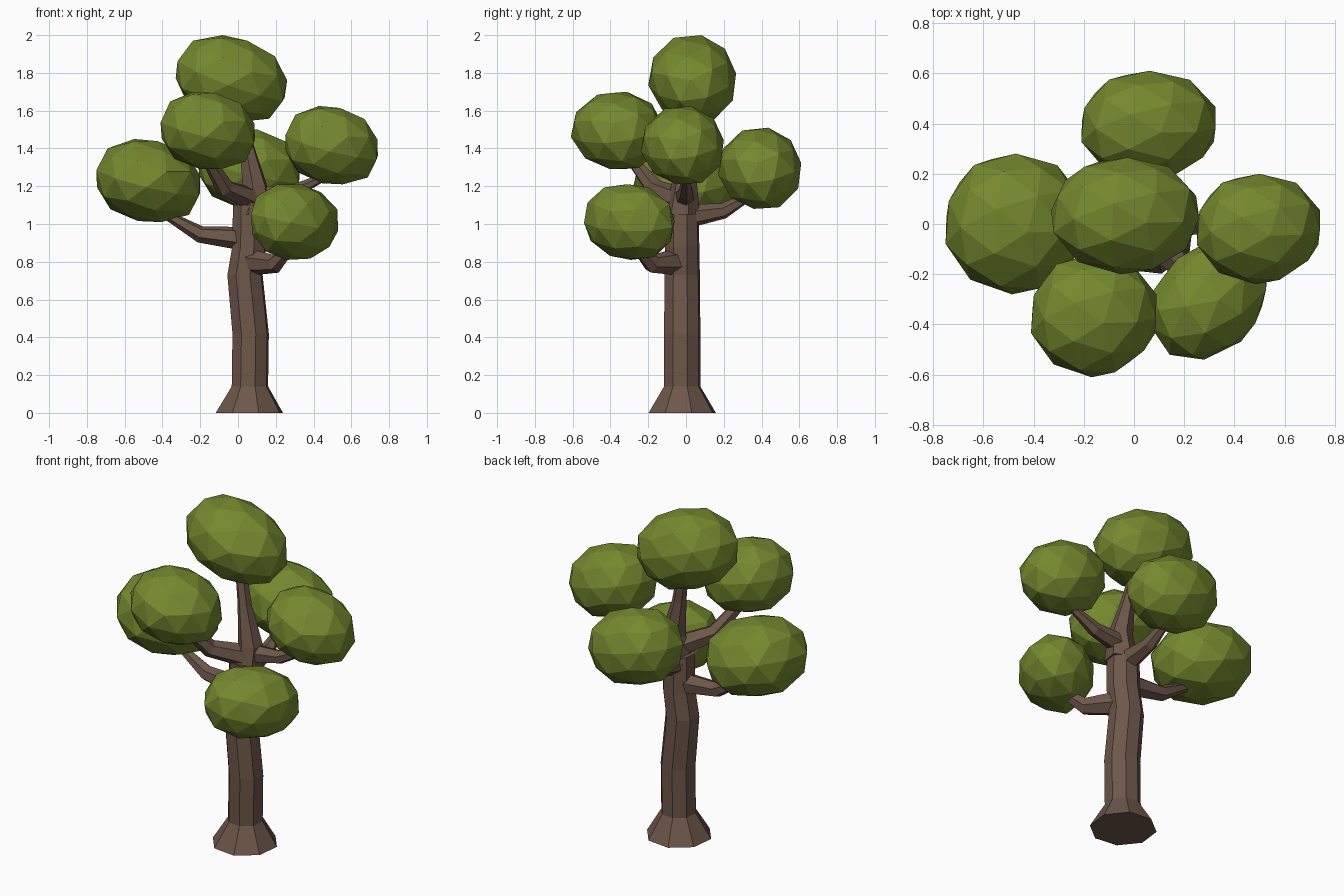
import bpy, bmesh, math, random
from mathutils import Vector, Euler

if "Cube" in bpy.data.objects:
    bpy.data.objects.remove(bpy.data.objects["Cube"])


def make_material(name, colour):
    mat = bpy.data.materials.new(name)
    mat.use_nodes = True
    mat.diffuse_color = colour
    mat.node_tree.nodes["Principled BSDF"].inputs["Base Color"].default_value = colour
    return mat


bark = make_material("bark brown", (0.155, 0.095, 0.068, 1))
leaf = make_material("leaf green", (0.175, 0.25, 0.028, 1))


def finish(name, bm, mat):
    bmesh.ops.recalc_face_normals(bm, faces=bm.faces)
    mesh = bpy.data.meshes.new(name)
    bm.to_mesh(mesh)
    bm.free()
    mesh.materials.append(mat)
    obj = bpy.data.objects.new(name, mesh)
    bpy.context.collection.objects.link(obj)


def tube(name, path, sides, level=False):
    """Flat-sided tube through (x, y, z, radius) points, with closed ends."""
    bm = bmesh.new()
    points = [Vector(p[:3]) for p in path]
    rings = []
    for i, centre in enumerate(points):
        ahead = points[min(i + 1, len(points) - 1)] - points[max(i - 1, 0)]
        if level:
            u, v = Vector((1, 0, 0)), Vector((0, 1, 0))
        else:
            u = ahead.cross(Vector((0, 0, 1))).normalized()
            v = u.cross(ahead).normalized()
        ring = []
        for k in range(sides):
            a = math.tau * (k + 0.35) / sides
            ring.append(bm.verts.new(centre + path[i][3] * (u * math.cos(a) + v * math.sin(a))))
        rings.append(ring)
    for low, high in zip(rings, rings[1:]):
        for k in range(sides):
            n = (k + 1) % sides
            bm.faces.new((low[k], low[n], high[n], high[k]))
    bm.faces.new(rings[0])
    bm.faces.new(rings[-1])
    finish(name, bm, bark)


def foliage(name, low, high, tilt, turn=0):
    """Faceted, tilted ellipsoid fitted between two corners."""
    rng = random.Random(4)
    bm = bmesh.new()
    bmesh.ops.create_icosphere(bm, subdivisions=2, radius=1)
    rot = Euler((0.15, math.radians(tilt), math.radians(turn))).to_matrix()
    for v in bm.verts:
        v.co *= rng.uniform(0.96, 1.03)
        v.co.x *= 1.3
        v.co = rot @ v.co
    for axis in range(3):
        least = min(v.co[axis] for v in bm.verts)
        most = max(v.co[axis] for v in bm.verts)
        for v in bm.verts:
            t = (v.co[axis] - least) / (most - least)
            v.co[axis] = low[axis] + t * (high[axis] - low[axis])
    finish(name, bm, leaf)


# Trunk with flared foot, and the tapering leader above it
tube("trunk", [(0.06, -0.02, 0, 0.185), (0.063, -0.02, 0.14, 0.1), (0.067, -0.02, 0.42, 0.1),
               (0.037, -0.02, 0.73, 0.097), (0.06, -0.02, 0.88, 0.094),
               (0.06, -0.02, 1.1, 0.09)], 8, True)
tube("leader", [(0.07, -0.02, 1.05, 0.095), (0.09, -0.01, 1.2, 0.07),
                (0.045, 0, 1.42, 0.04), (0, 0.02, 1.65, 0.03)], 6, True)

# Branches
tube("left_branch", [(0.05, -0.02, 0.92, 0.065), (-0.2, -0.01, 0.945, 0.045),
                     (-0.4, 0, 1.06, 0.022)], 6)
tube("low_front_branch", [(0.05, -0.03, 0.80, 0.075), (0.2, -0.18, 0.79, 0.05),
                          (0.3, -0.28, 0.9, 0.025)], 6)
tube("high_front_branch", [(0.07, -0.03, 1.13, 0.065), (-0.07, -0.17, 1.19, 0.05),
                           (-0.17, -0.3, 1.36, 0.03)], 6)
tube("right_branch", [(0.06, -0.01, 1.14, 0.06), (0.28, 0, 1.165, 0.04),
                      (0.48, 0, 1.26, 0.018)], 6)
tube("back_branch", [(0.06, 0, 1.04, 0.065), (0.055, 0.2, 1.07, 0.042),
                     (0.05, 0.34, 1.15, 0.022)], 6)

# Leaf clumps
foliage("top_foliage", (-0.33, -0.2, 1.54), (0.26, 0.265, 2.0), 22)
foliage("left_foliage", (-0.75, -0.28, 1.01), (-0.2, 0.28, 1.45), 14)
foliage("high_front_foliage", (-0.41, -0.61, 1.29), (0.09, -0.12, 1.7), 12)
foliage("right_foliage", (0.25, -0.24, 1.21), (0.74, 0.2, 1.625), 14)
foliage("back_foliage", (-0.21, 0.17, 1.08), (0.325, 0.61, 1.51), 14)
foliage("low_front_foliage", (0.07, -0.54, 0.81), (0.53, -0.06, 1.21), 8, 40)
